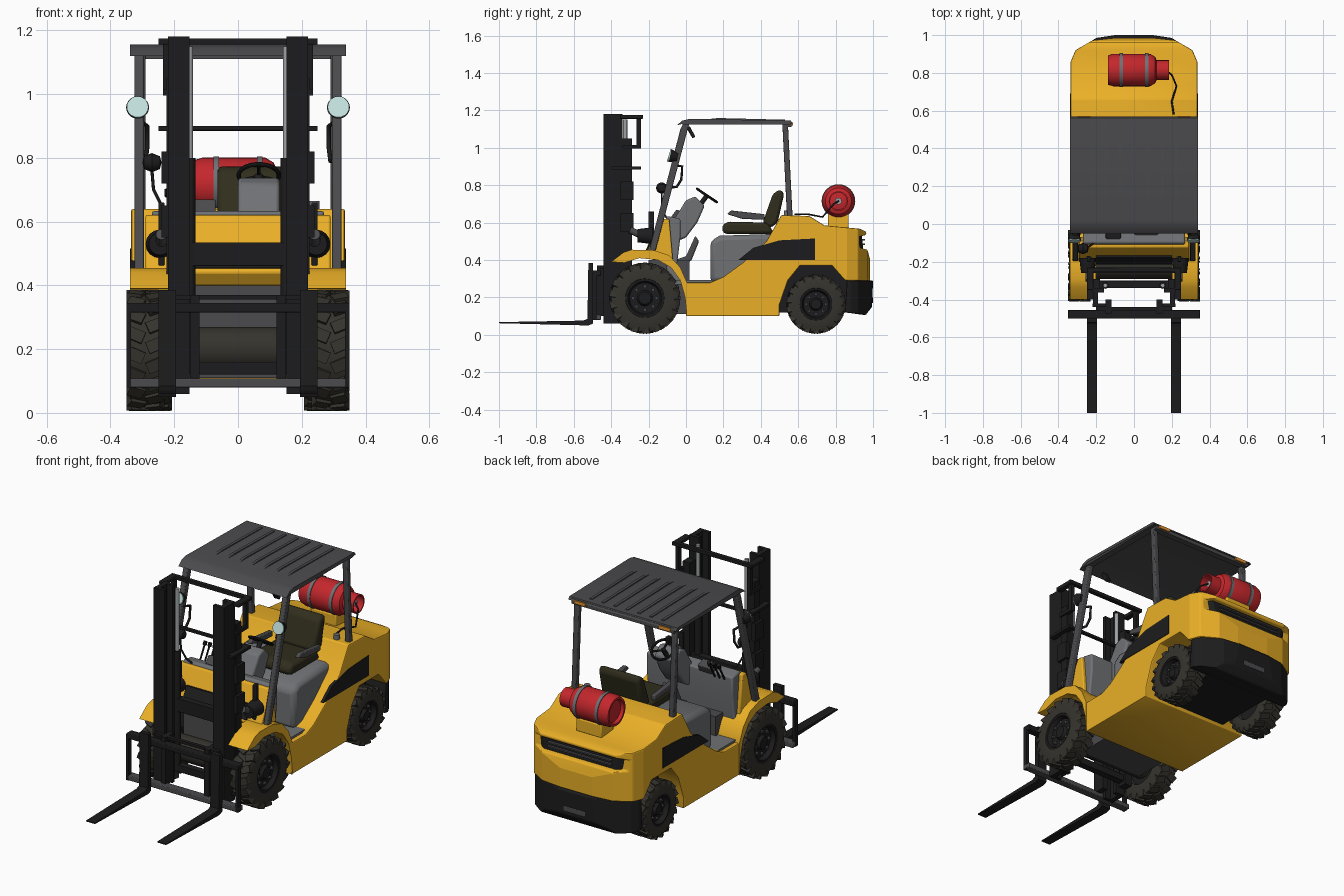
import bpy, bmesh, math
from mathutils import Matrix, Vector

COL = {"yellow": (0.82, 0.43, 0.02), "black": (0.012, 0.012, 0.013), "rubber": (0.035, 0.033, 0.026),
       "steel": (0.07, 0.07, 0.075), "grey": (0.16, 0.165, 0.175), "seat": (0.03, 0.027, 0.012),
       "red": (0.55, 0.02, 0.025), "glass": (0.55, 0.75, 0.73), "orange": (0.8, 0.3, 0.03), "silver": (0.35, 0.37, 0.38)}
MATS = {}

def finish(name, bm, col, bevel=0):
    bmesh.ops.remove_doubles(bm, verts=bm.verts, dist=1e-5)
    bmesh.ops.recalc_face_normals(bm, faces=bm.faces)
    me = bpy.data.meshes.new(name)
    bm.to_mesh(me)
    bm.free()
    ob = bpy.data.objects.new(name, me)
    bpy.context.collection.objects.link(ob)
    if col not in MATS:
        MATS[col] = bpy.data.materials.new(col)
        MATS[col].diffuse_color = (*COL[col], 1)
    me.materials.append(MATS[col])
    if bevel:
        m = ob.modifiers.new("bevel", "BEVEL")
        m.width, m.segments, m.limit_method = bevel, 2, "ANGLE"
    return ob

def prism(name, pts, a, b, col, bevel=0, axis="x"):
    """Side profile (y,z) swept along x, or plan outline (x,y) swept along z."""
    bm = bmesh.new()
    f = bm.faces.new([bm.verts.new((a, *p) if axis == "x" else (*p, a)) for p in pts])
    r = bmesh.ops.extrude_face_region(bm, geom=[f])
    d = Vector((b - a, 0, 0)) if axis == "x" else Vector((0, 0, b - a))
    bmesh.ops.translate(bm, vec=d, verts=[v for v in r["geom"] if isinstance(v, bmesh.types.BMVert)])
    return finish(name, bm, col, bevel)

def box(name, x0, x1, y0, y1, z0, z1, col, bevel=0):
    return prism(name, [(y0, z0), (y1, z0), (y1, z1), (y0, z1)], x0, x1, col, bevel)

def rod(name, p0, p1, r, col, seg=16, r2=None):
    p0, p1 = Vector(p0), Vector(p1)
    d = p1 - p0
    M = Matrix.Translation((p0 + p1) / 2) @ d.to_track_quat("Z", "Y").to_matrix().to_4x4()
    bm = bmesh.new()
    bmesh.ops.create_cone(bm, cap_ends=True, segments=seg, radius1=r, radius2=r if r2 is None else r2, depth=d.length, matrix=M)
    return finish(name, bm, col)

def lathe(name, prof, loc, col, seg=32):
    """Profile (x, radius) turned about the x axis."""
    bm = bmesh.new()
    rings = [[bm.verts.new((x, r * math.cos(t), r * math.sin(t))) for t in (2 * math.pi * i / seg for i in range(seg))] for x, r in prof]
    for A, B in zip(rings, rings[1:]):
        for i in range(seg):
            bm.faces.new((A[i], A[i - 1], B[i - 1], B[i]))
    ob = finish(name, bm, col)
    ob.location = loc
    return ob

def tube(name, path, r, col):
    cu = bpy.data.curves.new(name, "CURVE")
    cu.dimensions, cu.bevel_depth, cu.bevel_resolution, cu.use_fill_caps = "3D", r, 2, True
    sp = cu.splines.new("POLY")
    sp.points.add(len(path) - 1)
    for p, q in zip(sp.points, path):
        p.co = (*q, 1)
    ob = bpy.data.objects.new(name, cu)
    bpy.context.collection.objects.link(ob)
    if col not in MATS:
        MATS[col] = bpy.data.materials.new(col)
        MATS[col].diffuse_color = (*COL[col], 1)
    cu.materials.append(MATS[col])
    return ob

def slab(name, prof, half_plan, col, bevel=0):
    """Side profile trimmed to a rounded plan outline."""
    ob = prism(name, prof, -0.4, 0.4, col)
    cut = prism(name + "_cutter", half_plan + [(-x, y) for x, y in reversed(half_plan)], 0, 1, col, axis="z")
    cut.hide_render = True
    cut.hide_set(True)
    m = ob.modifiers.new("trim", "BOOLEAN")
    m.operation, m.object, m.solver = "INTERSECT", cut, "EXACT"
    if bevel:
        m = ob.modifiers.new("bevel", "BEVEL")
        m.width, m.segments, m.limit_method = bevel, 2, "ANGLE"

# main body, rear grille and bumper
plan = [(0.335, -0.2), (0.335, 0.86), (0.31, 0.92), (0.22, 0.972), (0.1, 0.985)]
slab("body", [(0, 0.1), (0.5, 0.1), (0.5, 0.16), (0.545, 0.29), (0.61, 0.37), (0.78, 0.37), (0.85, 0.29),
              (0.99, 0.29), (0.985, 0.4), (0.97, 0.455), (0.93, 0.465), (0.925, 0.525), (0.962, 0.533), (0.965, 0.55),
              (0.93, 0.567), (0.74, 0.585), (0.66, 0.635), (0.51, 0.64), (0.43, 0.5), (0.31, 0.39), (0.2, 0.31),
              (0.13, 0.28), (0, 0.28)], plan, "yellow", 0.006)
slab("rear_grille", [(0.86, 0.462), (0.947, 0.462), (0.94, 0.53), (0.86, 0.53)], [(0.29, 0.8), (0.29, 0.91), (0.22, 0.95), (0.1, 0.96)], "black")
slab("rear_bumper", [(0.85, 0.12), (0.96, 0.105), (0.995, 0.15), (1, 0.29), (0.86, 0.29)],
     [(0.325, 0.8), (0.325, 0.88), (0.3, 0.92), (0.2, 0.985), (0.1, 1.0)], "black", 0.006)
for z in (0.485, 0.508):
    box("grille_slat", -0.2, 0.2, 0.92, 0.957, z - 0.004, z + 0.004, "steel")
box("tow_slot", -0.07, 0.07, 0.98, 1.0, 0.17, 0.2, "steel", 0.004)
box("rear_axle_housing", -0.2, 0.2, 0.49, 0.88, 0.12, 0.4, "black")
box("front_axle_housing", -0.2, 0.2, -0.2, 0.02, 0.11, 0.4, "steel")
rod("front_axle", (-0.25, -0.22, 0.2), (0.25, -0.22, 0.2), 0.07, "rubber", 20)
box("floor", -0.31, 0.31, -0.06, 0.2, 0.27, 0.292, "grey")

# front cowl and dashboard
prism("front_cowl", [(-0.21, 0.44), (-0.125, 0.62), (-0.09, 0.62), (-0.07, 0.4), (-0.18, 0.4)], -0.29, 0.29, "yellow", 0.006)
prism("cowl_grille", [(-0.215, 0.455), (-0.178, 0.53), (-0.16, 0.53), (-0.19, 0.45)], -0.2, 0.2, "black")
prism("dashboard", [(-0.12, 0.6), (-0.1, 0.635), (-0.03, 0.62), (-0.03, 0.52), (-0.05, 0.36), (0.0, 0.28), (-0.1, 0.28)], -0.27, 0.27, "grey", 0.008)
prism("steering_console", [(-0.1, 0.56), (-0.03, 0.67), (0, 0.72), (0.05, 0.74), (0.1, 0.69), (0.06, 0.6), (0, 0.52), (-0.05, 0.5)], 0, 0.13, "grey", 0.01)
prism("pedal_box", [(-0.06, 0.4), (0.0, 0.42), (0.05, 0.53), (0.07, 0.5), (0.03, 0.4), (-0.02, 0.36)], 0.02, 0.11, "steel", 0.008)
prism("display", [(-0.08, 0.63), (-0.05, 0.67), (0, 0.65), (-0.02, 0.61)], -0.15, -0.07, "steel", 0.004)
for i in range(3):
    x = -0.22 + 0.03 * i
    rod("control_lever", (x, -0.03, 0.6), (x, 0.02, 0.69), 0.005, "black", 8)
    rod("lever_knob", (x, 0.015, 0.68), (x, 0.025, 0.7), 0.011, "black", 10)
bpy.ops.mesh.primitive_torus_add(major_radius=0.063, minor_radius=0.007, major_segments=28, minor_segments=8,
                                 location=(0.065, 0.112, 0.745), rotation=(-0.59, 0, 0))
wheel_rim = bpy.context.object
wheel_rim.name = "steering_wheel"
wheel_rim.data.materials.append(MATS["black"])
rod("steering_shaft", (0.065, 0.05, 0.66), (0.065, 0.112, 0.745), 0.013, "black")
for a in (0.5, 2.64, 4.71):
    rod("steering_spoke", (0.065, 0.112, 0.742), Matrix.Translation((0.065, 0.112, 0.745)) @ Matrix.Rotation(-0.59, 4, "X") @ Vector((0.062 * math.cos(a), 0.062 * math.sin(a), 0)), 0.006, "black", 8)

# seat
prism("seat_base", [(0.13, 0.28), (0.13, 0.5), (0.18, 0.53), (0.5, 0.54), (0.52, 0.3)], -0.26, 0.26, "grey", 0.025)
prism("seat_cushion", [(0.2, 0.54), (0.19, 0.58), (0.22, 0.605), (0.44, 0.6), (0.47, 0.54)], -0.07, 0.19, "seat", 0.018)
prism("seat_back", [(0.41, 0.6), (0.465, 0.755), (0.505, 0.778), (0.525, 0.755), (0.49, 0.6), (0.45, 0.57)], -0.065, 0.185, "seat", 0.022)
for x in (-0.1, 0.2):
    prism("armrest", [(0.22, 0.645), (0.24, 0.665), (0.42, 0.645), (0.42, 0.615), (0.3, 0.62)], x, x + 0.025, "steel", 0.005)
rod("filler_cap", (0.24, 0.54, 0.63), (0.24, 0.54, 0.665), 0.016, "grey")

# gas tank with straps, collar, cradle and hose
T = (0, 0.815, 0.715)
lathe("gas_tank", [(-0.12, 0), (-0.12, 0.06), (-0.137, 0.066), (-0.137, 0.078), (-0.11, 0.086), (0.085, 0.086), (0.112, 0.07), (0.125, 0.04), (0.125, 0)], T, "red")
lathe("tank_collar", [(0.11, 0.052), (0.185, 0.052), (0.185, 0.045), (0.11, 0.045)], T, "red", 24)
rod("tank_valve", (0.12, 0.815, 0.715), (0.165, 0.815, 0.715), 0.018, "silver")
for x in (-0.068, 0.068):
    lathe("tank_strap", [(x - 0.009, 0.085), (x - 0.009, 0.09), (x + 0.009, 0.09), (x + 0.009, 0.085)], T, "grey")
box("tank_cradle", -0.08, 0.08, 0.76, 0.87, 0.57, 0.645, "yellow", 0.006)
tube("gas_hose", [(0.165, 0.815, 0.715), (0.2, 0.79, 0.7), (0.225, 0.73, 0.63), (0.2, 0.65, 0.645), (0.21, 0.58, 0.645)], 0.005, "black")

# roof
prism("roof", [(-0.05, 1.12), (-0.02, 1.145), (0.02, 1.155), (0.56, 1.145), (0.57, 1.13), (0.55, 1.13), (0.02, 1.138), (-0.03, 1.125)], -0.338, 0.338, "steel")
for i in range(7):
    x = (i - 3) * 0.075
    prism("roof_rib", [(0.0, 1.14), (0.17, 1.159), (0.53, 1.15), (0.53, 1.14)], x - 0.008, x + 0.008, "steel")
box("roof_rear_beam", -0.32, 0.32, 0.53, 0.565, 1.11, 1.14, "steel")
prism("roof_mirror", [(0.0, 1.11), (0.02, 1.115), (0.05, 1.06), (0.035, 1.05)], 0.2, 0.235, "black", 0.004)

def wheel(side, y, r, x0, x1):
    """Lugged tyre with a dished rim, hub and bolts."""
    w, c = (x1 - x0) / 2, Vector((side * (x0 + x1) / 2, y, r + 0.006))
    lathe("tyre", [(-w, r * .55), (-w, r * .85), (-w * .85, r * .95), (w * .85, r * .95), (w, r * .85), (w, r * .55), (w * .8, r * .52), (-w * .8, r * .52), (-w, r * .55)], c, "rubber")
    bm, n = bmesh.new(), 18
    for i in range(n):
        for h in (-1, 1):
            a = 2 * math.pi * (i + h * 0.25) / n
            bmesh.ops.create_cube(bm, size=1, matrix=Matrix.Rotation(a, 4, "X") @ Matrix.Translation((h * w * .53, 0, r * .91)) @
                                  Matrix.Rotation(h * 0.4, 4, "Z") @ Matrix.Diagonal((w * .9, r * .2, r * .17, 1)))
    finish("tyre_lugs", bm, "rubber").location = c
    s = side
    lathe("rim", [(-s * w * .7, 0), (-s * w * .7, r * .53), (s * w * .95, r * .55), (s * w * .95, r * .48), (s * w * .5, r * .43),
                  (s * w * .5, r * .22), (s * w * .8, r * .17), (s * w * .8, 0)], c, "black", 28)
    for i in range(8):
        a = i * math.pi / 4
        p = c + Vector((s * w * .5, r * .33 * math.cos(a), r * .33 * math.sin(a)))
        rod("wheel_bolt", p, p + Vector((s * 0.012, 0, 0)), r * .05, "steel", 6)

# parts repeated on both sides
for s in (-1, 1):
    wheel(s, -0.22, 0.19, 0.235, 0.345)
    wheel(s, 0.695, 0.158, 0.21, 0.33)
    prism("front_fender", [(-0.335, 0.44), (-0.29, 0.455), (-0.17, 0.452), (-0.09, 0.425), (-0.03, 0.36), (0.005, 0.28), (0.005, 0.1),
                           (-0.005, 0.2), (-0.03, 0.29), (-0.08, 0.36), (-0.15, 0.4), (-0.25, 0.41), (-0.33, 0.385), (-0.4, 0.39)], s * 0.2, s * 0.338, "yellow")
    prism("side_vent", [(0.28, 0.4), (0.36, 0.465), (0.5, 0.505), (0.69, 0.515), (0.69, 0.4)], s * 0.32, s * 0.338, "black")
    prism("front_post", [(-0.2, 0.44), (-0.03, 1.1), (-0.01, 1.14), (0.02, 1.14), (-0.165, 0.44)], s * 0.295, s * 0.325, "steel", 0.005)
    prism("rear_post", [(0.54, 0.63), (0.515, 1.13), (0.545, 1.13), (0.57, 0.63)], s * 0.29, s * 0.32, "steel", 0.005)
    box("roof_side_beam", s * 0.295, s * 0.335, -0.02, 0.56, 1.125, 1.145, "steel")
    box("rear_lamp", s * 0.23, s * 0.3, 0.555, 0.573, 1.118, 1.136, "orange")
    tube("grab_handle", [(s * 0.3, -0.1, 0.79), (s * 0.29, -0.05, 0.79), (s * 0.285, -0.025, 0.83), (s * 0.285, -0.02, 0.9), (s * 0.3, -0.07, 0.91)], 0.007, "black")
    rod("work_lamp", (s * 0.315, -0.045, 0.95), (s * 0.315, -0.085, 0.958), 0.022, "black", 20, 0.036)
    rod("work_lamp_glass", (s * 0.315, -0.082, 0.957), (s * 0.315, -0.092, 0.96), 0.034, "glass", 20)
    rod("headlamp", (s * 0.245, -0.18, 0.53), (s * 0.245, -0.26, 0.53), 0.045, "black", 16, 0.035)
    box("headlamp_bracket", s * 0.23, s * 0.25, -0.2, -0.17, 0.46, 0.66, "black", 0.004)
    # mast
    box("outer_rail", s * 0.152, s * 0.22, -0.44, -0.42, 0.06, 1.18, "black")
    box("rail_web", s * 0.19, s * 0.218, -0.42, -0.34, 0.06, 1.18, "black")
    box("rail_back_flange", s * 0.158, s * 0.22, -0.362, -0.34, 0.06, 1.18, "black")
    box("inner_rail", s * 0.18, s * 0.225, -0.34, -0.29, 0.1, 1.05, "black")
    rod("lift_cylinder", (s * 0.152, -0.325, 0.12), (s * 0.152, -0.325, 0.8), 0.018, "black")
    rod("lift_piston", (s * 0.152, -0.325, 0.8), (s * 0.152, -0.325, 1.15), 0.011, "silver")
    box("mast_top_arm", s * 0.215, s * 0.25, -0.35, -0.23, 1.155, 1.175, "black", 0.004)
    box("mast_hose_guard", s * 0.215, s * 0.235, -0.265, -0.24, 1.0, 1.17, "black")
    box("mast_guard_arm", s * 0.215, s * 0.235, -0.34, -0.24, 0.995, 1.015, "black")
    box("mast_mid_arm", s * 0.215, s * 0.25, -0.4, -0.24, 0.885, 0.9, "black")
    for z in (0.55, 0.72):
        box("mast_bracket", s * 0.215, s * 0.24, -0.35, -0.28, z, z + 0.1, "black")
    rod("tilt_cylinder", (s * 0.24, -0.3, 0.56), (s * 0.24, -0.13, 0.48), 0.018, "steel")
    # carriage and forks
    box("carriage_side", s * 0.335, s * 0.35, -0.5, -0.475, 0.08, 0.34, "black")
    box("carriage_upright", s * 0.12, s * 0.15, -0.475, -0.4, 0.1, 0.37, "black")
    prism("fork", [(-0.522, 0.05), (-1.0, 0.062), (-1.0, 0.068), (-0.55, 0.076), (-0.527, 0.085), (-0.522, 0.385), (-0.497, 0.385), (-0.497, 0.06)], s * 0.195, s * 0.25, "black")

# mast crossbars and carriage bars
for y0, y1, z0, z1, h in ((-0.255, -0.23, 1.155, 1.175, 0.25), (-0.26, -0.24, 0.885, 0.9, 0.25), (-0.34, -0.3, 0.46, 0.535, 0.2), (-0.34, -0.3, 0.12, 0.16, 0.2)):
    box("mast_crossbar", -h, h, y0, y1, z0, z1, "black", 0.003)
box("carriage_top_bar", -0.35, 0.35, -0.5, -0.455, 0.315, 0.345, "black", 0.004)
box("carriage_lower_bar", -0.35, 0.35, -0.5, -0.455, 0.08, 0.108, "steel", 0.004)
box("carriage_rear_bar", -0.2, 0.2, -0.46, -0.44, 0.355, 0.37, "black")
# horn with cable on the left post
lathe("horn", [(-0.03, 0), (-0.025, 0.02), (0, 0.03), (0.025, 0.02), (0.03, 0)], (-0.27, -0.13, 0.785), "black", 16)
tube("horn_cable", [(-0.27, -0.13, 0.76), (-0.265, -0.13, 0.7), (-0.24, -0.12, 0.65), (-0.21, -0.1, 0.62)], 0.005, "black")

# smooth rounded surfaces, keep hard edges
for o in bpy.context.scene.objects:
    o.select_set(o.type == "MESH" and not o.hide_render)
bpy.context.view_layer.objects.active = wheel_rim
bpy.ops.object.shade_smooth_by_angle(angle=math.radians(32))
